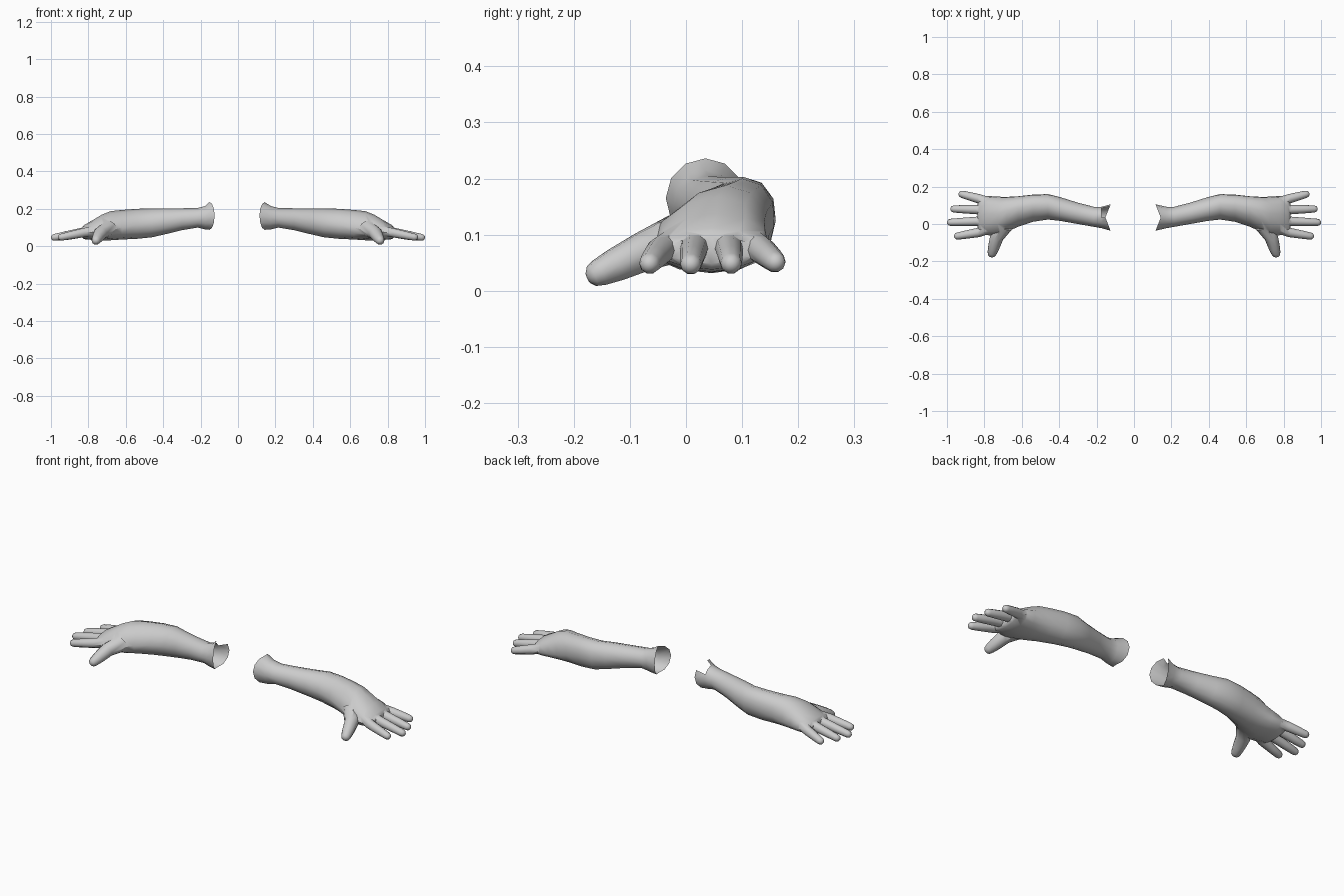
import bpy, bmesh, math
from mathutils import Vector

if "Cube" in bpy.data.objects:
    bpy.data.objects.remove(bpy.data.objects["Cube"])

skin = bpy.data.materials.new("plain grey")
skin.diffuse_color = (0.6, 0.6, 0.6, 1)
skin.use_nodes = True
skin.node_tree.nodes["Principled BSDF"].inputs["Base Color"].default_value = skin.diffuse_color
SIDES = 12

# Arm stations: x, y min, y max, z bottom, z top, z of widest point, y shift of the upper ridge
ARM = [
    (0.120, -0.036, 0.105, 0.088, 0.236, 0.165, 0.00),
    (0.175, -0.022, 0.092, 0.090, 0.215, 0.155, 0.00),
    (0.215, -0.015, 0.092, 0.100, 0.205, 0.150, 0.00),
    (0.300, 0.000, 0.114, 0.086, 0.203, 0.145, 0.00),
    (0.390, 0.016, 0.142, 0.064, 0.203, 0.135, 0.00),
    (0.460, 0.024, 0.160, 0.048, 0.203, 0.125, 0.01),
    (0.540, 0.012, 0.157, 0.040, 0.200, 0.115, 0.015),
    (0.620, -0.015, 0.148, 0.036, 0.194, 0.100, 0.02),
    (0.680, -0.042, 0.145, 0.032, 0.188, 0.085, 0.02),
    (0.730, -0.065, 0.146, 0.032, 0.168, 0.078, 0.015),
    (0.780, -0.060, 0.150, 0.034, 0.138, 0.075, 0.01),
    (0.825, -0.050, 0.142, 0.038, 0.112, 0.072, 0.00),
    (0.835, -0.035, 0.125, 0.048, 0.098, 0.070, 0.00),
]

# Digits: name, points along the middle, radii at those points
DIGITS = [
    ("little_finger", [(0.76, 0.112, 0.088), (0.83, 0.135, 0.072), (0.938, 0.164, 0.047)], (0.026, 0.025, 0.019)),
    ("ring_finger", [(0.76, 0.070, 0.092), (0.84, 0.077, 0.074), (0.982, 0.081, 0.045)], (0.026, 0.025, 0.019)),
    ("middle_finger", [(0.76, 0.020, 0.092), (0.84, 0.014, 0.074), (1.000, 0.008, 0.044)], (0.026, 0.025, 0.019)),
    ("index_finger", [(0.76, -0.022, 0.086), (0.83, -0.045, 0.072), (0.962, -0.068, 0.045)], (0.026, 0.025, 0.019)),
    ("thumb", [(0.69, -0.010, 0.095), (0.735, -0.075, 0.070), (0.765, -0.176, 0.022)], (0.045, 0.036, 0.025)),
]


def loft(name, rings, tip_a, tip_b, side, cap_index=0):
    """Closed tube through the rings; the starting cap gets cap_index."""
    bm = bmesh.new()
    rows = [[bm.verts.new((p[0] * side, p[1], p[2])) for p in r] for r in rings]
    n = len(rows[0])
    for a, b in zip(rows, rows[1:]):
        for i in range(n):
            j = (i + 1) % n
            bm.faces.new((a[i], a[j], b[j], b[i]))
    for row, tip, idx in ((rows[0], tip_a, cap_index), (rows[-1], tip_b, 0)):
        c = bm.verts.new((tip[0] * side, tip[1], tip[2]))
        for i in range(n):
            bm.faces.new((row[i], row[(i + 1) % n], c)).material_index = idx
    bmesh.ops.recalc_face_normals(bm, faces=bm.faces)
    me = bpy.data.meshes.new(name)
    bm.to_mesh(me)
    bm.free()
    me.materials.append(skin)
    me.materials.append(skin)
    ob = bpy.data.objects.new(name, me)
    bpy.context.collection.objects.link(ob)
    return ob


def arm_rings(rim_x):
    rings = []
    for k, (x, y0, y1, zb, zt, zm, shift) in enumerate(ARM):
        ring = []
        for i in range(SIDES):
            a = math.tau * i / SIDES
            c, s = math.cos(a), math.sin(a)
            y = (y0 + y1) / 2 + (y1 - y0) / 2 * c + shift * max(s, 0)
            z = zm + (zt - zm if s > 0 else zm - zb) * s
            # the open shoulder rim is notched in the middle
            px = rim_x + 0.028 * (1 - abs(c)) if k == 0 else x
            ring.append((px, y, z))
        rings.append(ring)
    return rings


def digit(name, pts, radii, side):
    p = [Vector(q) for q in pts]
    r0, r1, r2 = radii
    end = (p[2] - p[1]).normalized()
    # rounded fingertip made from shrinking rings
    path = [(p[0], r0), (p[1], r1), (p[1].lerp(p[2], 0.5), (r1 + r2) / 2),
            (p[2] - end * r2, r2), (p[2] - end * r2 * 0.4, r2 * 0.8),
            (p[2] - end * r2 * 0.1, r2 * 0.42)]
    u = end.cross(Vector((0, 0, 1))).normalized()
    v = u.cross(end)
    rings = [[c + (u * math.cos(math.tau * i / 10) + v * math.sin(math.tau * i / 10)) * r
              for i in range(10)] for c, r in path]
    return loft(name, rings, p[0], p[2], side)


def build(label, side, rim_x):
    rings = arm_rings(rim_x)
    arm = loft(label + "_arm", rings, (rim_x + 0.02, 0.035, 0.165), (0.838, 0.045, 0.072), side, 1)
    parts = [digit(label + "_" + n, pts, r, side) for n, pts, r in DIGITS]
    # fuse the digits to the hand
    for part in parts:
        mod = arm.modifiers.new("fuse", 'BOOLEAN')
        mod.operation = 'UNION'
        mod.solver = 'EXACT'
        mod.object = part
    dg = bpy.context.evaluated_depsgraph_get()
    me = bpy.data.meshes.new_from_object(arm.evaluated_get(dg))
    arm.modifiers.clear()
    arm.data = me
    for part in parts:
        bpy.data.objects.remove(part)
    # open the shoulder end, and tear out the upper rear rim on the left
    bm = bmesh.new()
    bm.from_mesh(me)
    gone = []
    for f in bm.faces:
        c = f.calc_center_median()
        torn = side < 0 and abs(c.x) < 0.175 and c.z > 0.18 and c.y > 0.035
        if f.material_index == 1 or torn:
            gone.append(f)
    bmesh.ops.delete(bm, geom=gone, context='FACES')
    bm.to_mesh(me)
    bm.free()
    bpy.ops.object.select_all(action='DESELECT')
    arm.select_set(True)
    bpy.context.view_layer.objects.active = arm
    bpy.ops.object.shade_smooth_by_angle(angle=math.radians(50))


build("right", 1, 0.115)
build("left", -1, 0.125)
